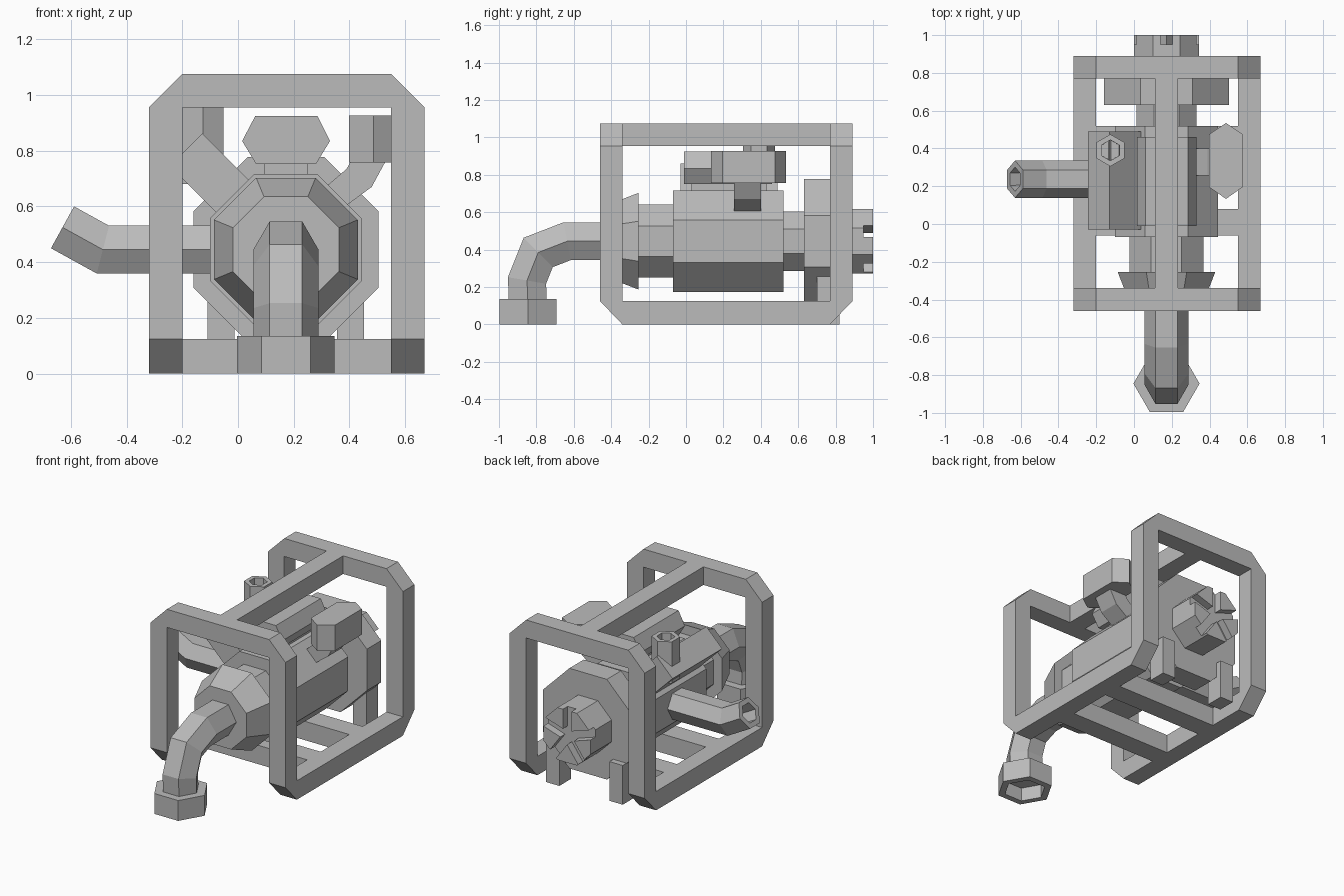
import bpy, bmesh
from math import sin, cos, pi, radians
from mathutils import Vector

cube = bpy.data.objects.get("Cube")
if cube:
    bpy.data.objects.remove(cube, do_unlink=True)

grey = bpy.data.materials.new("plain_grey")
grey.use_nodes = True
grey.diffuse_color = (0.5, 0.5, 0.5, 1)
grey.node_tree.nodes["Principled BSDF"].inputs["Base Color"].default_value = (0.5, 0.5, 0.5, 1)

CX, CZ = 0.172, 0.445  # engine axis


def finish(name, bm):
    mesh = bpy.data.meshes.new(name)
    bm.to_mesh(mesh)
    bm.free()
    mesh.materials.append(grey)
    obj = bpy.data.objects.new(name, mesh)
    bpy.context.collection.objects.link(obj)
    return obj


def loft(name, rings, bore=None):
    """Skin equal rings; bore=(wall, depth) hollows the last cap."""
    bm = bmesh.new()
    loops = [[bm.verts.new(p) for p in ring] for ring in rings]
    n = len(loops[0])
    for a, b in zip(loops, loops[1:]):
        for i in range(n):
            j = (i + 1) % n
            bm.faces.new((a[i], a[j], b[j], b[i]))
    bm.faces.new(loops[0])
    end = bm.faces.new(loops[-1])
    bmesh.ops.recalc_face_normals(bm, faces=bm.faces)
    if bore:
        bmesh.ops.inset_individual(bm, faces=[end], thickness=bore[0])
        bmesh.ops.inset_individual(bm, faces=[end], thickness=0.001, depth=-bore[1])
    return finish(name, bm)


def place(axis, p, t):
    return {"x": (t, p[0], p[1]), "y": (p[0], t, p[1]), "z": (p[0], p[1], t)}[axis]


def prism(name, axis, pts, a, b, bore=None):
    return loft(name, [[place(axis, p, t) for p in pts] for t in (a, b)], bore)


def box(name, x0, x1, y0, y1, z0, z1):
    return prism(name, "z", [(x0, y0), (x1, y0), (x1, y1), (x0, y1)], z0, z1)


def ngon(u, v, radius, n, start=0):
    return [(u + radius * cos(start + 2 * pi * i / n),
             v + radius * sin(start + 2 * pi * i / n)) for i in range(n)]


def octagon(apothem):
    return ngon(CX, CZ, apothem / cos(pi / 8), 8, pi / 8)


def drum(name, apothem, y0, y1):
    return prism(name, "y", octagon(apothem), y0, y1)


def hex_pipe(name, path, side, radius, bore=None):
    """Mitred six-sided pipe along a flat path; side is the plane's normal."""
    path, side, rings = [Vector(p) for p in path], Vector(side), []
    for i, p in enumerate(path):
        d0 = (p - path[max(i - 1, 0)]).normalized()
        d1 = (path[min(i + 1, len(path) - 1)] - p).normalized()
        mid = (d0 + d1).normalized()
        ref = d1 if d1.length else d0
        up = side.cross(mid) / max(mid.dot(ref), 0.5)
        rings.append([p + side * u + up * v for u, v in ngon(0, 0, radius, 6)])
    return loft(name, rings, bore)


# Protective frame
for label, y in (("front", -0.46), ("rear", 0.77)):
    prism(label + "_frame_arch", "y",
          [(-0.32, 0.125), (-0.32, 0.955), (-0.2, 1.075), (0.55, 1.075), (0.67, 0.955), (0.67, 0.125),
           (0.55, 0.125), (0.55, 0.955), (-0.2, 0.955), (-0.2, 0.125)], y, y + 0.12)
for label, x in (("right", -0.32), ("left", 0.55)):
    prism(label + "_bottom_rail", "x",
          [(-0.46, 0.125), (-0.34, 0), (0.77, 0), (0.89, 0.125)], x, x + 0.12)
box("top_beam", 0.11, 0.232, -0.34, 0.77, 0.955, 1.075)
for label, y in (("front", -0.06), ("rear", 0.38)):
    box(label + "_cross_bar", -0.2, 0.55, y, y + 0.14, 0, 0.125)

# Engine drums along the main axis
drum("front_drum", 0.195, -0.26, -0.07)
drum("engine_body", 0.272, -0.07, 0.52)
drum("rear_neck", 0.16, 0.52, 0.63)
drum("rear_disc", 0.332, 0.63, 0.78)
loft("front_cone", [[place("y", p, y) for p in octagon(r)]
                    for r, y in ((0.258, -0.255), (0.19, -0.43))])
for label, x in (("right", -0.11), ("left", 0.355)):
    box(label + "_foot", x, x + 0.098, 0.7, 0.82, 0, 0.26)

# Rear hub with slots cut in a star
hub = drum("rear_hub", 0.173, 0.78, 1.0)
for i in range(5):
    a = radians(90 + 72 * i)
    d, s = Vector((cos(a), sin(a))), Vector((-sin(a), cos(a))) * 0.031
    c = Vector((CX, CZ))
    cutter = prism("slot_cutter", "y",
                   [c - d * 0.01 - s, c + d * 0.3 - s, c + d * 0.3 + s, c - d * 0.01 + s], 0.95, 1.1)
    cutter.hide_render = True
    cutter.hide_viewport = True
    cut = hub.modifiers.new("slot", "BOOLEAN")
    cut.operation = "DIFFERENCE"
    cut.solver = "EXACT"
    cut.object = cutter
bpy.context.view_layer.update()
cut_mesh = bpy.data.meshes.new_from_object(hub.evaluated_get(bpy.context.evaluated_depsgraph_get()))
hub.modifiers.clear()
hub.data = cut_mesh
for obj in [o for o in bpy.data.objects if o.name.startswith("slot_cutter")]:
    bpy.data.objects.remove(obj, do_unlink=True)

# Front spout and its nozzle
hex_pipe("spout", [(CX, -0.4, CZ), (CX, -0.635, CZ), (CX, -0.79, 0.385), (CX, -0.85, 0.235), (CX, -0.845, 0.1)],
         (1, 0, 0), 0.117)
prism("spout_nozzle", "z", ngon(CX, -0.845, 0.175, 6), 0.135, 0, bore=(0.045, 0.09))

# Side exhaust pipe
hex_pipe("exhaust_pipe", [(-0.03, 0.237, CZ), (-0.485, 0.237, CZ), (-0.63, 0.237, 0.525)],
         (0, 1, 0), 0.099, bore=(0.035, 0.12))

# Angled cylinder block with a hollow upright stack
out, wide = Vector((-1, 1)).normalized(), Vector((1, 1)).normalized() * 0.082
axis = Vector((CX, CZ))
tip, root = axis + out * 0.507, axis + out * 0.15
prism("cylinder_block", "y", [root - wide, root + wide, tip + wide, tip - wide], -0.03, 0.49)
prism("upright_stack", "z", ngon(-0.125, 0.39, 0.085, 6, pi / 2), 0.68, 0.955, bore=(0.03, 0.1))

# Fuel tank on its saddle
prism("fuel_tank", "y", [(0.015, 0.835), (0.062, 0.925), (0.285, 0.925), (0.33, 0.835), (0.28, 0.752), (0.065, 0.752)],
      -0.01, 0.46)
box("tank_saddle", 0.095, 0.25, 0.03, 0.43, 0.7, 0.76)

# Air filter on a bent neck
prism("filter_neck", "y", [(0.28, 0.64), (0.39, 0.735), (0.42, 0.79), (0.545, 0.79), (0.48, 0.67), (0.33, 0.56)],
      0.257, 0.4)
prism("air_filter", "z", [(0.487, 0.535), (0.575, 0.475), (0.575, 0.195), (0.487, 0.133), (0.398, 0.195), (0.398, 0.475)],
      0.757, 0.927)
